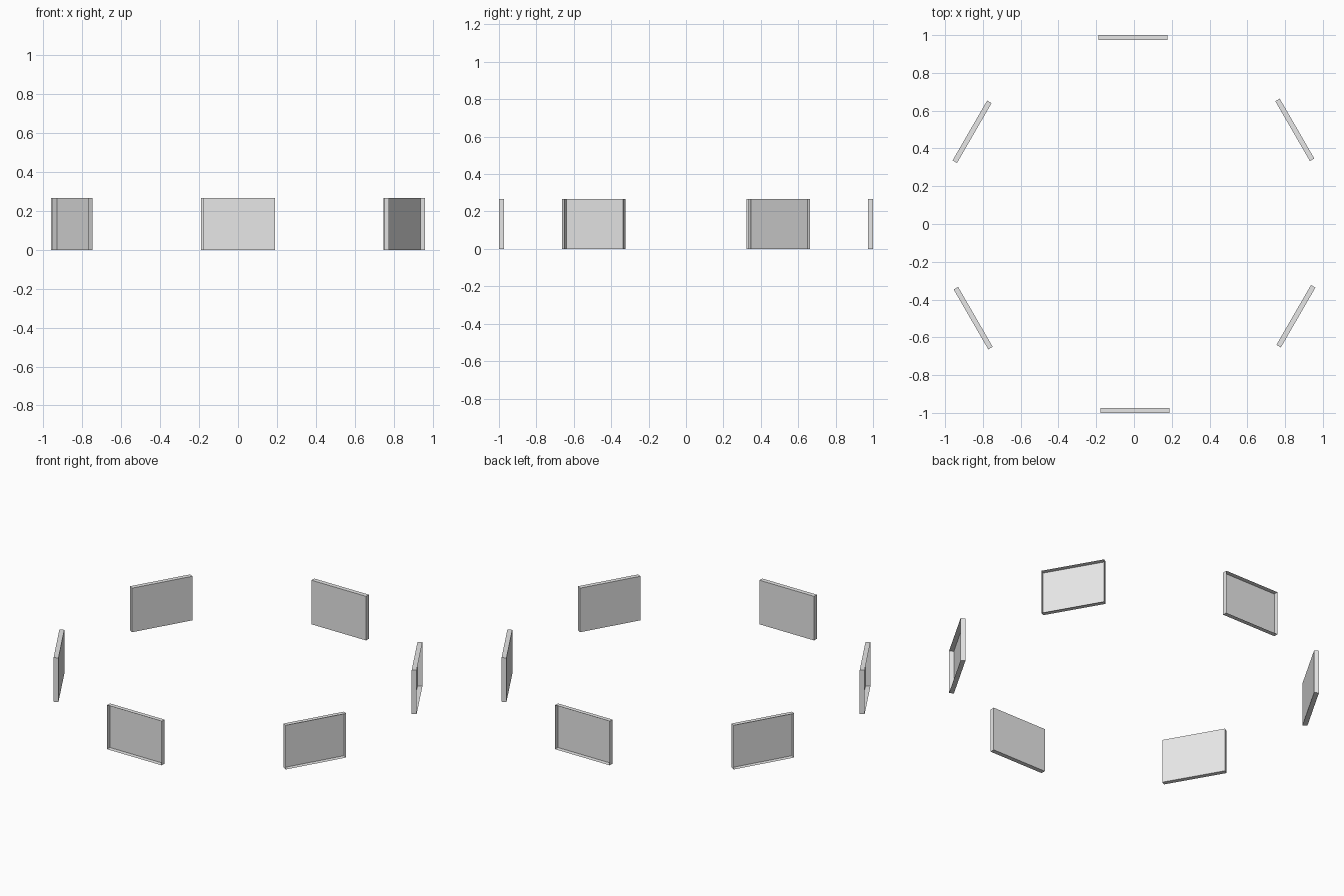
import bpy, bmesh, math
from mathutils import Matrix

if "Cube" in bpy.data.objects:
    bpy.data.objects.remove(bpy.data.objects["Cube"])

# Panel dimensions
RADIUS = 1.0            # distance of the open outer rim from the centre
DEPTH = 0.027           # shallow tray depth
T0, T1 = -0.177, 0.189  # extent along the ring direction
HEIGHT = 0.267

grey = bpy.data.materials.new("light_grey")
grey.diffuse_color = (0.8, 0.8, 0.8, 1)
grey.use_nodes = True
grey.node_tree.nodes["Principled BSDF"].inputs["Base Color"].default_value = grey.diffuse_color


def panel(name, angle):
    """Shallow sheet tray: back wall and four rims, open on its outward side."""
    bm = bmesh.new()
    bmesh.ops.create_cube(bm, size=1)
    open_side = [f for f in bm.faces if f.normal.x > 0.9]
    bmesh.ops.delete(bm, geom=open_side, context='FACES_ONLY')
    place = (Matrix.Rotation(angle, 4, 'Z')
             @ Matrix.Translation((RADIUS - DEPTH / 2, (T0 + T1) / 2, HEIGHT / 2))
             @ Matrix.Diagonal((DEPTH, T1 - T0, HEIGHT, 1)))
    bm.transform(place)
    mesh = bpy.data.meshes.new(name)
    bm.to_mesh(mesh)
    bm.free()
    mesh.materials.append(grey)
    bpy.context.collection.objects.link(bpy.data.objects.new(name, mesh))


# Ring of six panels, the first at the front right
for i in range(6):
    panel(f"ring_panel_{i + 1}", math.radians(-30 + 60 * i))
